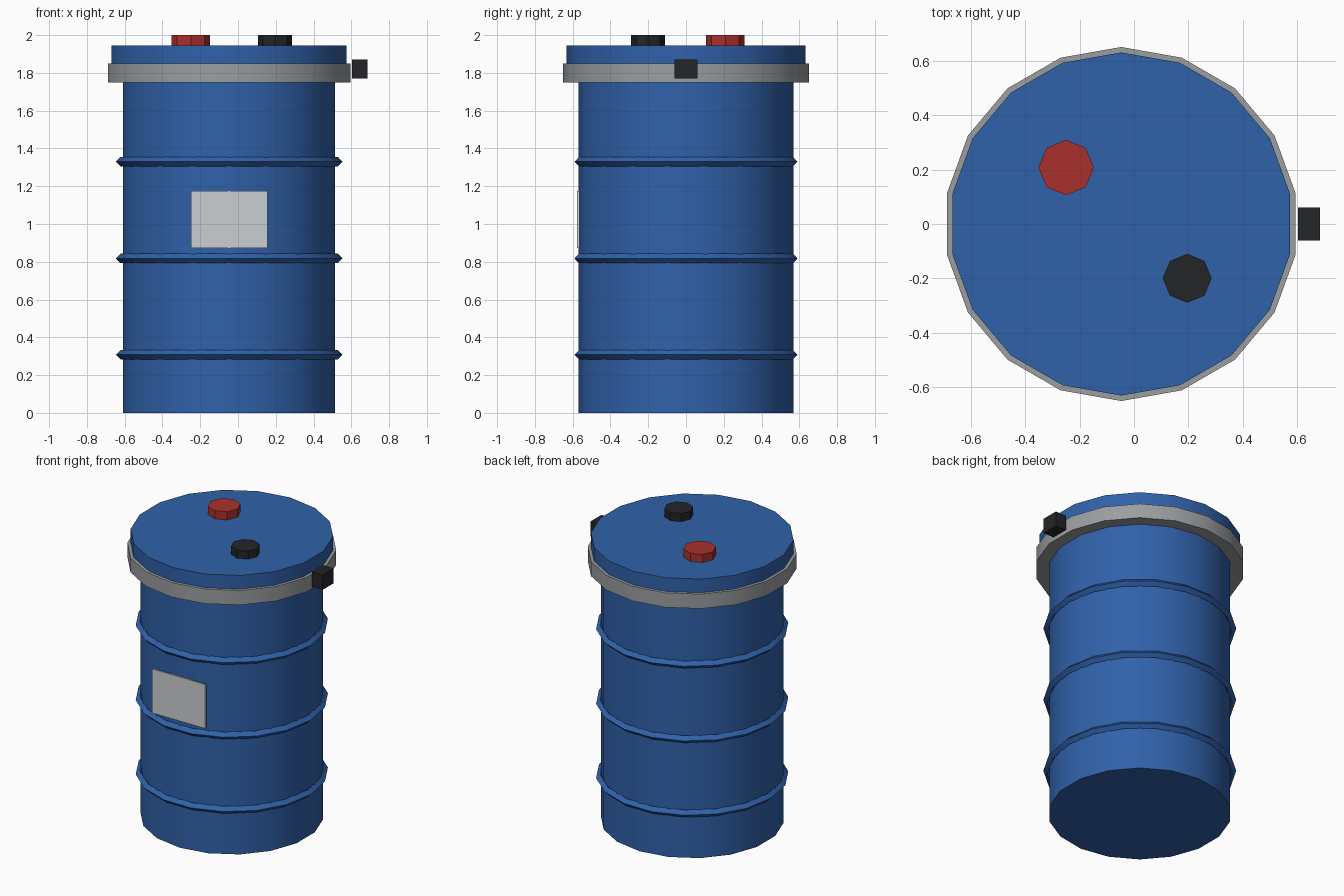
import bpy, math

if "Cube" in bpy.data.objects:
    bpy.data.objects.remove(bpy.data.objects["Cube"])

CX = -0.047  # drum axis (the latch shifts the overall centre)


def material(name, rgb):
    m = bpy.data.materials.new(name)
    m.diffuse_color = (*rgb, 1)
    m.use_nodes = True
    m.node_tree.nodes["Principled BSDF"].inputs["Base Color"].default_value = m.diffuse_color
    return m


BLUE = material("blue", (0.03, 0.12, 0.40))
RED = material("red", (0.40, 0.03, 0.025))
BLACK = material("black", (0.017, 0.018, 0.02))
STEEL = material("steel", (0.33, 0.34, 0.35))
PAPER = material("paper", (0.60, 0.62, 0.64))


def finish(name, mat, smooth=True):
    ob = bpy.context.object
    ob.name = name
    ob.data.materials.append(mat)
    if smooth:
        bpy.ops.object.shade_smooth_by_angle(angle=math.radians(30))
    return ob


def cylinder(name, mat, x, y, radius, z0, z1, sides=18):
    bpy.ops.mesh.primitive_cylinder_add(vertices=sides, radius=radius, depth=z1 - z0,
                                        location=(x, y, (z0 + z1) / 2))
    return finish(name, mat)


def box(name, mat, lo, hi):
    bpy.ops.mesh.primitive_cube_add(size=1, location=[(a + b) / 2 for a, b in zip(lo, hi)])
    bpy.context.object.scale = [b - a for a, b in zip(lo, hi)]
    return finish(name, mat, smooth=False)


# Drum body, clamp ring and lid
cylinder("drum_body", BLUE, CX, 0, 0.57, 0, 1.80)
cylinder("clamp_ring", STEEL, CX, 0, 0.652, 1.75, 1.85)
cylinder("lid", BLUE, CX, 0, 0.632, 1.80, 1.944)

# Rolling hoops with a diamond section
for i, z in enumerate((0.308, 0.818, 1.33)):
    bpy.ops.mesh.primitive_torus_add(major_segments=18, minor_segments=4, major_radius=0.575,
                                     minor_radius=0.025, location=(CX, 0, z))
    finish(f"rolling_hoop_{i + 1}", BLUE)

# Bung caps
cylinder("large_bung", RED, -0.25, 0.208, 0.102, 1.93, 2.0, 8)
cylinder("small_bung", BLACK, 0.196, -0.2, 0.09, 1.93, 2.0, 8)

# Ring latch and front label
box("ring_latch", BLACK, (0.604, -0.06, 1.77), (0.685, 0.06, 1.872))
box("label", PAPER, (-0.249, -0.577, 0.873), (0.155, -0.565, 1.175))
